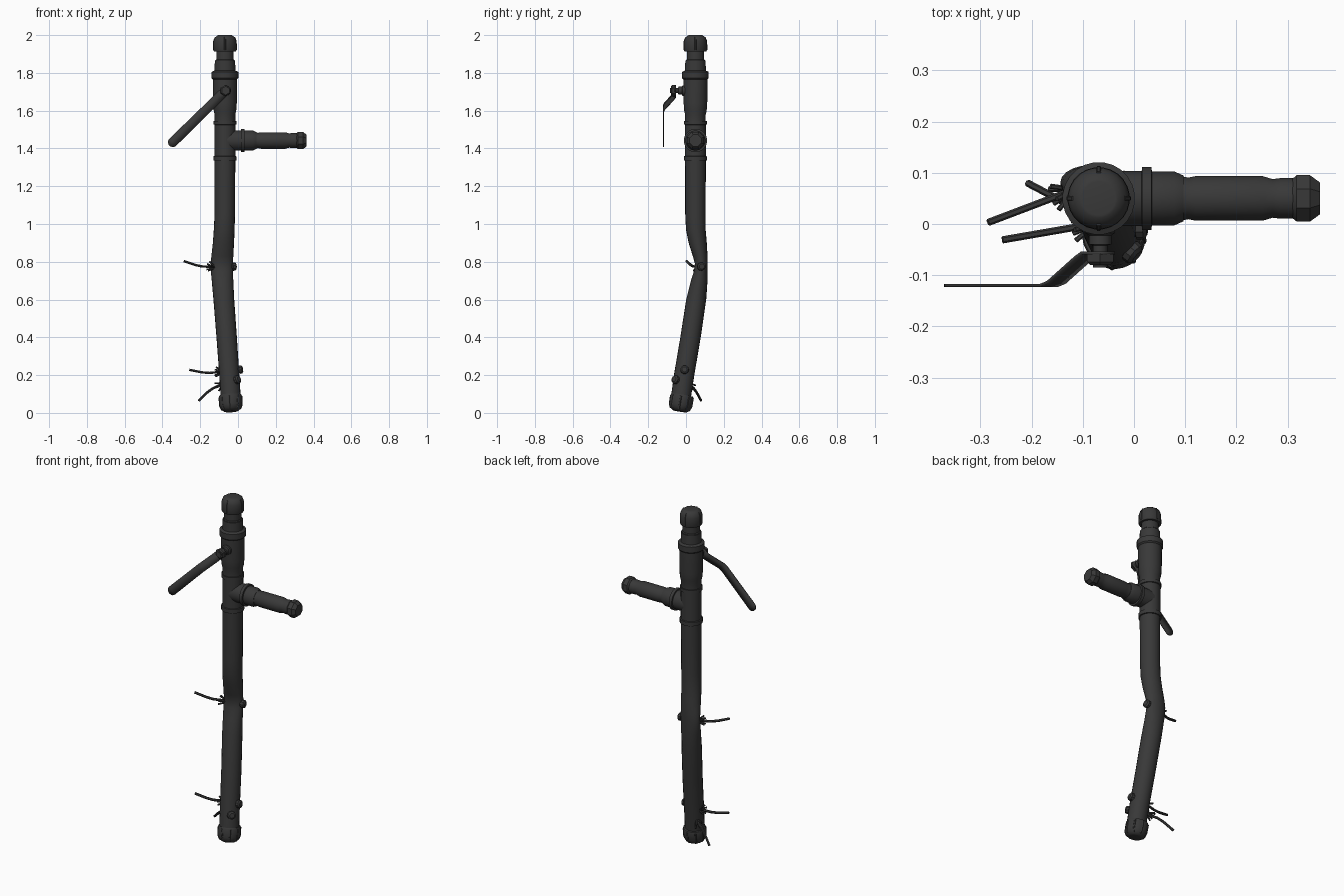
import bpy, bmesh, math
from mathutils import Vector

old = bpy.data.objects.get("Cube")
if old:
    bpy.data.objects.remove(old)

metal = bpy.data.materials.new("dark_grey_metal")
metal.use_nodes = True
colour = (0.04, 0.04, 0.04, 1)
metal.diffuse_color = colour
metal.node_tree.nodes["Principled BSDF"].inputs["Base Color"].default_value = colour


def finish(obj, angle=35):
    obj.data.materials.clear()
    obj.data.materials.append(metal)
    bpy.ops.object.select_all(action="DESELECT")
    obj.select_set(True)
    bpy.context.view_layer.objects.active = obj
    bpy.ops.object.shade_smooth_by_angle(angle=math.radians(angle))
    return obj


def from_bmesh(name, bm):
    bmesh.ops.recalc_face_normals(bm, faces=bm.faces)
    mesh = bpy.data.meshes.new(name)
    bm.to_mesh(mesh)
    bm.free()
    obj = bpy.data.objects.new(name, mesh)
    bpy.context.collection.objects.link(obj)
    return obj


def loft(name, rings):
    """Skin a list of equal point rings and close both ends."""
    bm = bmesh.new()
    loops = [[bm.verts.new(p) for p in ring] for ring in rings]
    n = len(loops[0])
    for a, b in zip(loops, loops[1:]):
        for i in range(n):
            j = (i + 1) % n
            bm.faces.new((a[i], a[j], b[j], b[i]))
    bm.faces.new(loops[0])
    bm.faces.new(loops[-1])
    return finish(from_bmesh(name, bm))


def turned(name, origin, axis, profile, sides=24):
    """Revolve (distance along axis, radius) pairs around an axis."""
    origin = Vector(origin)
    turn = Vector((0, 0, 1)).rotation_difference(Vector(axis).normalized())
    angles = [math.tau * (i + 0.5) / sides for i in range(sides)]
    return loft(name, [[origin + turn @ Vector((r * math.cos(a), r * math.sin(a), t))
                        for a in angles] for t, r in profile])


def wire(name, points, radius):
    data = bpy.data.curves.new(name, "CURVE")
    data.dimensions = "3D"
    data.bevel_depth = radius
    data.bevel_resolution = 1
    data.use_fill_caps = True
    spline = data.splines.new("POLY")
    spline.points.add(len(points) - 1)
    for p, co in zip(spline.points, points):
        p.co = (*co, 1)
    obj = bpy.data.objects.new(name, data)
    bpy.context.collection.objects.link(obj)
    bpy.ops.object.select_all(action="DESELECT")
    obj.select_set(True)
    bpy.context.view_layer.objects.active = obj
    bpy.ops.object.convert(target="MESH")
    return finish(bpy.context.object)


def ribbed_cap(name, origin, axis, ribs):
    turned(name, origin, axis, [(0, .058), (.006, .061), (.055, .060),
                                (.075, .053), (.086, .038), (.087, .033)])
    turn = Vector((0, 0, 1)).rotation_difference(Vector(axis).normalized())
    for i in range(ribs):
        a = math.tau * i / ribs
        path = [Vector((r * math.cos(a), r * math.sin(a), t))
                for t, r in ((.008, .058), (.055, .057), (.076, .048))]
        wire(f"{name}_rib_{i + 1}", [Vector(origin) + turn @ p for p in path], .006)


# Bent main pipe, pinched at the kink: z, centre x, centre y, half width, half depth
sections = [
    (.06, -.037, -.030, .053, .053), (.20, -.046, -.010, .053, .054),
    (.40, -.060, .024, .054, .054), (.60, -.075, .054, .055, .053),
    (.70, -.082, .070, .057, .044), (.75, -.085, .078, .059, .036),
    (.79, -.085, .081, .059, .034), (.83, -.083, .075, .058, .039),
    (.90, -.077, .062, .056, .048), (.97, -.073, .052, .055, .052),
    (1.05, -.070, .050, .054, .054), (1.36, -.069, .050, .055, .055),
]
steps = [math.tau * i / 20 for i in range(20)]
loft("main_pipe", [[(x + w * math.cos(a), y + d * math.sin(a), z) for a in steps]
                   for z, x, y, w, d in sections])

# Caps at both ends
X, Y = -.069, .050
ribbed_cap("top_cap", (X, Y, 1.913), (0, 0, 1), 4)
ribbed_cap("bottom_cap", (-.041, -.020, .094), (.06, -.165, -1), 8)

# Tee with end collars and the neck of its branch
turned("tee_body", (X, Y, 0), (0, 0, 1), [
    (1.335, .062), (1.358, .062), (1.36, .056), (1.525, .056),
    (1.527, .061), (1.546, .061)])
turned("tee_branch", (X, Y, 1.442), (1, 0, 0), [
    (0, .055), (.084, .054), (.085, .062), (.103, .062), (.104, .053),
    (.148, .053), (.166, .045)])

# Side pipe and its end nut
turned("side_pipe", (X, Y, 1.442), (1, 0, 0), [
    (.15, .046), (.175, .041), (.19, .044), (.32, .044), (.34, .038),
    (.355, .040), (.39, .040)])
turned("side_end_nut", (.31, Y, 1.442), (1, 0, 0), [
    (0, .042), (.008, .049), (.034, .049), (.053, .034)], 8)

# Valve housing and upper neck
turned("valve_body", (X, Y, 0), (0, 0, 1), [
    (1.54, .055), (1.58, .055), (1.60, .060), (1.64, .063), (1.765, .064),
    (1.772, .071), (1.805, .071), (1.812, .056), (1.865, .054)])
turned("upper_neck", (X, Y, 0), (0, 0, 1), [
    (1.83, .050), (1.868, .050), (1.872, .046), (1.92, .046)])

# Valve stem with hexagonal nut
pivot = Vector((-.066, 0, 1.706))
turned("valve_stem", pivot + Vector((0, .01, 0)), (0, -1, 0), [
    (0, .029), (.028, .029), (.032, .022), (.050, .022), (.052, .014), (.095, .014)], 16)
turned("stem_nut", pivot + Vector((0, -.059, 0)), (0, -1, 0), [
    (0, .030), (.015, .030), (.021, .023)], 6)

# Cranked flat valve handle: distance, y, half width
along = Vector((-.715, 0, -.699))
across = Vector((.699, 0, -.715))
strip = [(-.025, -.057, .016), (-.015, -.057, .023), (.028, -.057, .025),
         (.045, -.066, .025), (.12, -.114, .025), (.14, -.120, .025)]
strip += [(.39 + .026 * math.sin(a), -.120, max(.026 * math.cos(a), .002))
          for a in (math.pi / 2 * i / 6 for i in range(7))]
bm = bmesh.new()
rows = [[bm.verts.new(pivot + along * d + across * (s * w) + Vector((0, y, 0)))
         for s in (-1, 1)] for d, y, w in strip]
for a, b in zip(rows, rows[1:]):
    bm.faces.new((a[0], a[1], b[1], b[0]))
handle = from_bmesh("valve_handle", bm)
plate = handle.modifiers.new("thickness", "SOLIDIFY")
plate.thickness = .006
plate.offset = 0
finish(handle)

# Wires through the pipe: a loose tail, frayed strands and a stud on the far side
tails = [
    ("middle", (-.135, .060, .772), (-.285, .003, .803), (-.015, .083, .775)),
    ("lower", (-.095, -.003, .215), (-.257, -.031, .228), (.020, -.008, .230)),
    ("bottom", (-.090, .018, .148), (-.208, .080, .065), (.002, -.060, .178)),
]
for label, base, tip, stud in tails:
    base, tip, stud = Vector(base), Vector(tip), Vector(stud)
    out = (tip - base).normalized()
    sag = Vector((0, 0, -.008 if label != "bottom" else .012))
    wire(f"{label}_wire", [base - out * .03, base + out * .01,
                           base.lerp(tip, .35) + sag, base.lerp(tip, .6) + sag, tip], .007)
    side = out.cross(Vector((0, 0, 1))).normalized()
    up = side.cross(out)
    for i in range(5):
        a = math.tau * i / 5 + .5
        spread = side * math.cos(a) + up * math.sin(a)
        wire(f"{label}_strand_{i + 1}", [base - out * .015, base + spread * .012,
                                         base + out * .024 + spread * .026], .005)
    aim = stud - base
    aim.normalize()
    turned(f"{label}_stud", stud - aim * .034, aim, [
        (0, .018), (.018, .018), (.020, .023), (.034, .022), (.040, .014)], 10)
